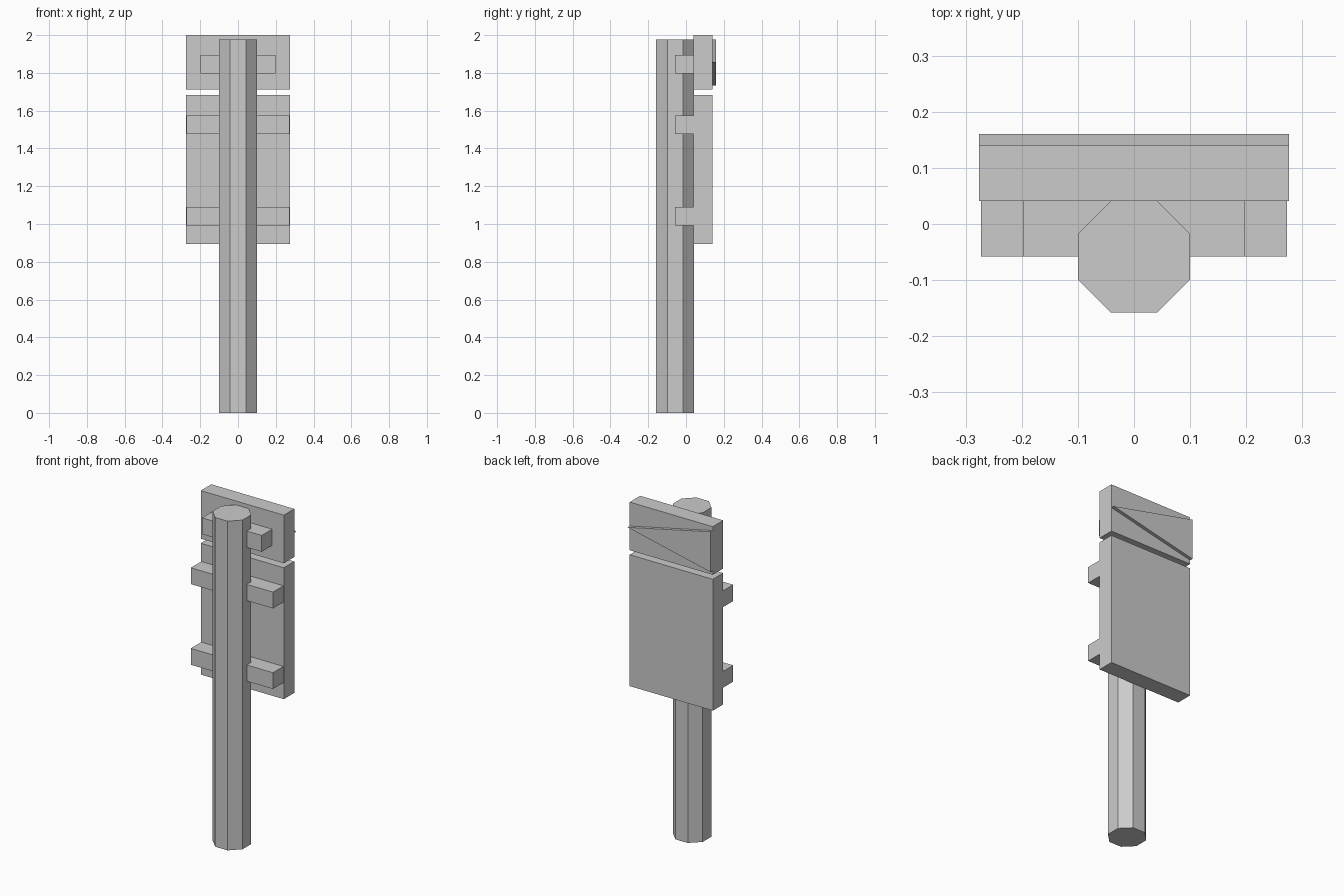
import bpy, bmesh
from math import pi, cos, sin

if "Cube" in bpy.data.objects:
    bpy.data.objects.remove(bpy.data.objects["Cube"])


def prism(name, base, offset):
    """Extrude a flat outline by an offset vector into a closed solid."""
    bm = bmesh.new()
    face = bm.faces.new([bm.verts.new(p) for p in base])
    ext = bmesh.ops.extrude_face_region(bm, geom=[face], use_keep_orig=True)
    verts = [g for g in ext["geom"] if isinstance(g, bmesh.types.BMVert)]
    bmesh.ops.translate(bm, verts=verts, vec=offset)
    bmesh.ops.recalc_face_normals(bm, faces=bm.faces)
    mesh = bpy.data.meshes.new(name)
    bm.to_mesh(mesh)
    bm.free()
    obj = bpy.data.objects.new(name, mesh)
    bpy.context.collection.objects.link(obj)
    return obj


def box(name, half_x, y0, y1, z0, z1):
    outline = [(-half_x, y0, z0), (half_x, y0, z0),
               (half_x, y1, z0), (-half_x, y1, z0)]
    return prism(name, outline, (0, 0, z1 - z0))


# Octagonal post, flat sides facing the axes
POST_Y, APOTHEM = -0.058, 0.0995
r = APOTHEM / cos(pi / 8)
octagon = [(r * cos(pi / 8 + i * pi / 4), POST_Y + r * sin(pi / 8 + i * pi / 4), 0)
           for i in range(8)]
prism("post", octagon, (0, 0, 1.977))

# Sign boards on the back of the post
FRONT, BACK = 0.041, 0.14
box("main_board", 0.276, FRONT, BACK, 0.895, 1.684)
box("upper_board", 0.276, FRONT, BACK, 1.711, 2.0)

# Cross bars that hold the boards
for name, half_x, z in (("lower_bar", 0.273, 0.993),
                        ("middle_bar", 0.273, 1.477),
                        ("upper_bar", 0.198, 1.797)):
    box(name, half_x, POST_Y, FRONT, z, z + 0.098)

# Raised triangular pointer on the upper board
pointer = [(-0.276, BACK, 1.734), (-0.276, BACK, 1.977), (0.276, BACK, 1.856)]
prism("pointer", pointer, (0, 0.02, 0))
